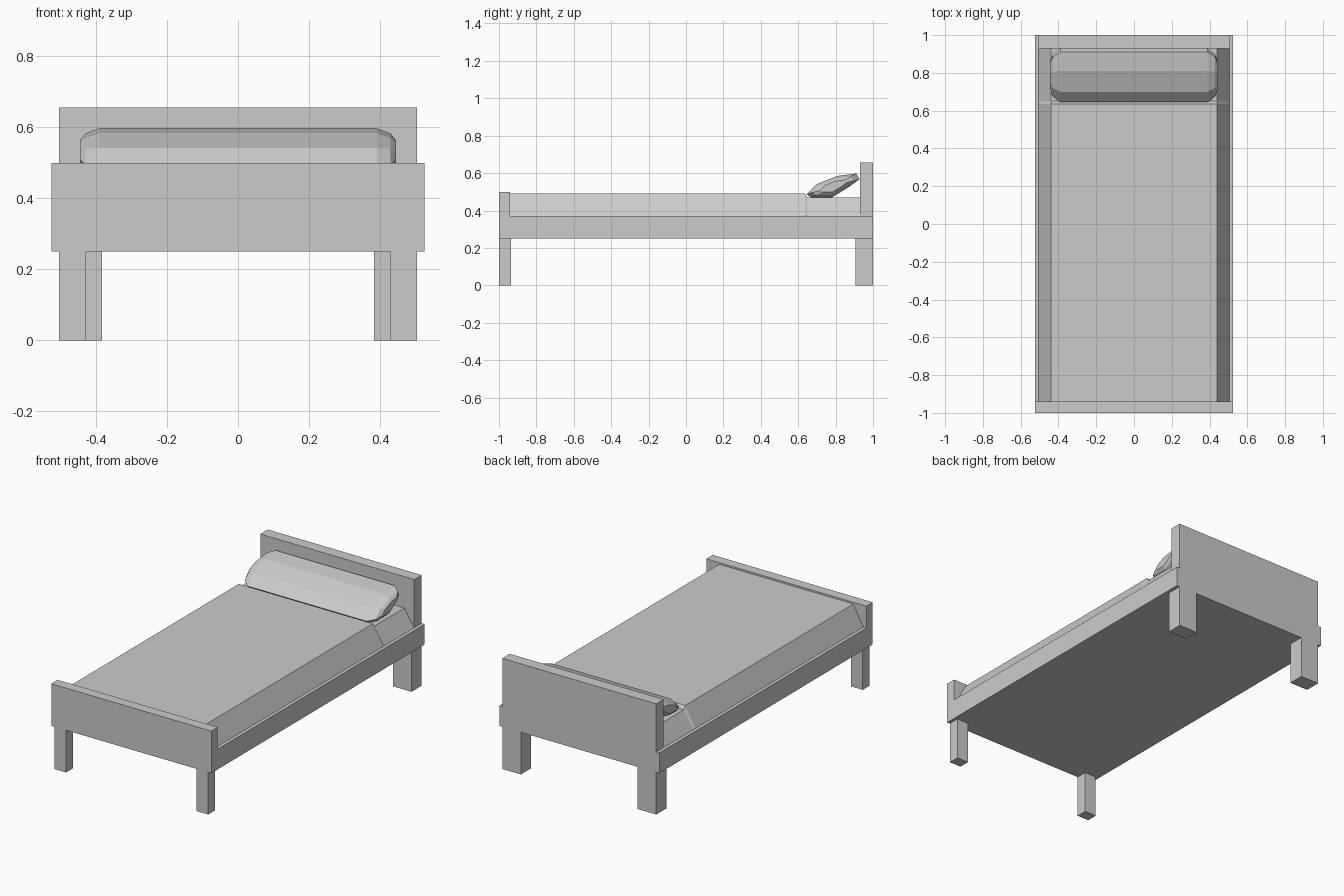
import bpy
import bmesh

cube = bpy.data.objects.get("Cube")
if cube:
    bpy.data.objects.remove(cube, do_unlink=True)

grey = bpy.data.materials.new("pale grey")
grey.use_nodes = True
grey.diffuse_color = (0.6, 0.6, 0.6, 1)
bsdf = next(n for n in grey.node_tree.nodes if n.type == 'BSDF_PRINCIPLED')
bsdf.inputs["Base Color"].default_value = grey.diffuse_color
bsdf.inputs["Roughness"].default_value = 0.8


def loft(name, sections):
    """Skin a row of matching closed outlines and cap both ends."""
    bm = bmesh.new()
    rings = [[bm.verts.new(p) for p in s] for s in sections]
    n = len(rings[0])
    for a, b in zip(rings, rings[1:]):
        for i in range(n):
            j = (i + 1) % n
            bm.faces.new((a[i], a[j], b[j], b[i]))
    bm.faces.new(rings[0])
    bm.faces.new(rings[-1])
    bmesh.ops.recalc_face_normals(bm, faces=bm.faces)
    mesh = bpy.data.meshes.new(name)
    bm.to_mesh(mesh)
    bm.free()
    mesh.materials.append(grey)
    obj = bpy.data.objects.new(name, mesh)
    bpy.context.collection.objects.link(obj)
    return obj


def box(name, x, y, z):
    """Box from (min, max) pairs."""
    return loft(name, [[(x[0], y[0], h), (x[1], y[0], h),
                        (x[1], y[1], h), (x[0], y[1], h)] for h in z])


OUTER, INNER = 0.525, 0.505   # half widths of the rails and of the headboard
BASE, RAIL = 0.25, 0.37       # underside and top of the rails
FOOT, HEAD = -0.94, 0.93      # inner faces of the end boards

# Frame
box("bed_base", (-INNER, INNER), (FOOT, HEAD), (BASE, RAIL))
box("footboard", (-OUTER, OUTER), (-1, FOOT), (BASE, 0.5))
box("headboard", (-INNER, INNER), (HEAD, 1), (BASE, 0.656))

# Rails and legs on both sides
for side, s in (("left", 1), ("right", -1)):
    def span(a, b):
        return sorted((s * a, s * b))
    box(side + "_rail", span(INNER, OUTER), (FOOT, 1), (BASE, RAIL))
    box(side + "_front_leg", span(0.428, INNER), (-1, -0.935), (0, BASE))
    box(side + "_back_leg", span(0.383, INNER), (0.905, 1), (0, BASE))

# Mattress with sloping sides and a lower head end
loft("mattress", [
    [(-INNER, y, RAIL), (INNER, y, RAIL), (0.44, y, top), (-0.44, y, top)]
    for y, top in ((FOOT, 0.49), (0.635, 0.49), (0.65, 0.47), (HEAD, 0.47))])

# Faceted pillow leaning on the headboard, narrowing towards its ends
outline = [(0.645, 0.487), (0.70, 0.542), (0.81, 0.585), (0.91, 0.598),
           (0.928, 0.568), (0.87, 0.525), (0.78, 0.47), (0.67, 0.469)]
cy, cz = 0.79, 0.53
ends = [(0.445, 0.5), (0.43, 0.78), (0.39, 1)]
stations = [(-x, k) for x, k in ends] + [(x, k) for x, k in reversed(ends)]
loft("pillow", [[(x, cy + (y - cy) * k, cz + (z - cz) * k) for y, z in outline]
                for x, k in stations])
